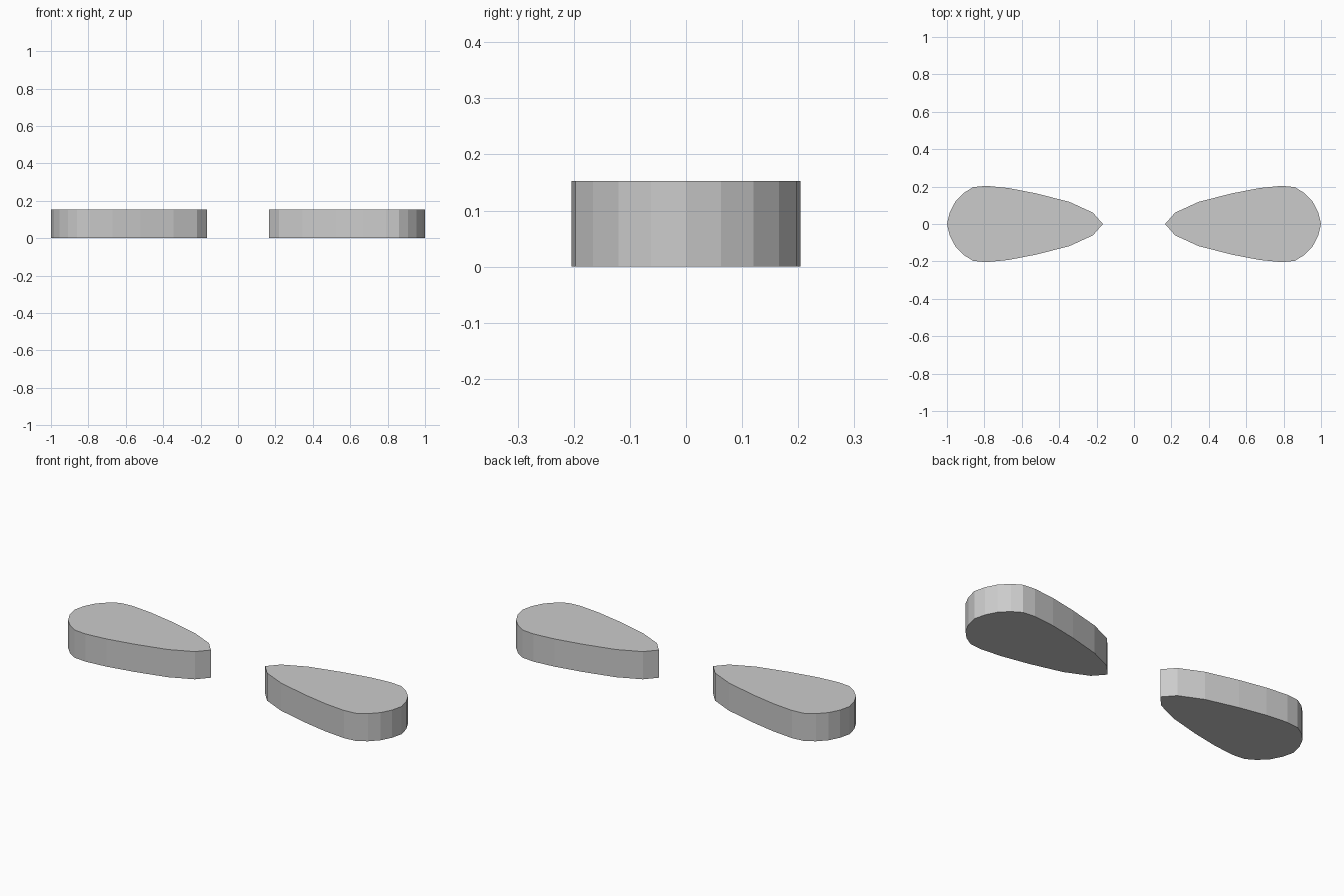
import bpy, bmesh

if "Cube" in bpy.data.objects:
    bpy.data.objects.remove(bpy.data.objects["Cube"])

HEIGHT = 0.153
# Half outline of a teardrop, from round end to pointed tip
HALF = [(1.0, 0), (0.985, 0.062), (0.955, 0.12), (0.91, 0.166), (0.86, 0.197),
        (0.79, 0.204), (0.67, 0.192), (0.52, 0.163), (0.345, 0.118),
        (0.22, 0.061), (0.166, 0)]
OUTLINE = HALF + [(x, -y) for x, y in HALF[-2:0:-1]]


def teardrop(name, side):
    # Flat outline extruded upward into a solid slab
    bm = bmesh.new()
    base = bm.faces.new([bm.verts.new((side * x, y, 0)) for x, y in OUTLINE])
    ext = bmesh.ops.extrude_face_region(bm, geom=[base], use_keep_orig=True)
    top = [g for g in ext["geom"] if isinstance(g, bmesh.types.BMVert)]
    bmesh.ops.translate(bm, verts=top, vec=(0, 0, HEIGHT))
    bmesh.ops.recalc_face_normals(bm, faces=bm.faces)
    mesh = bpy.data.meshes.new(name)
    bm.to_mesh(mesh)
    bm.free()
    bpy.context.collection.objects.link(bpy.data.objects.new(name, mesh))


# Two mirrored slabs with their tips facing the centre
teardrop("right_teardrop", 1)
teardrop("left_teardrop", -1)
